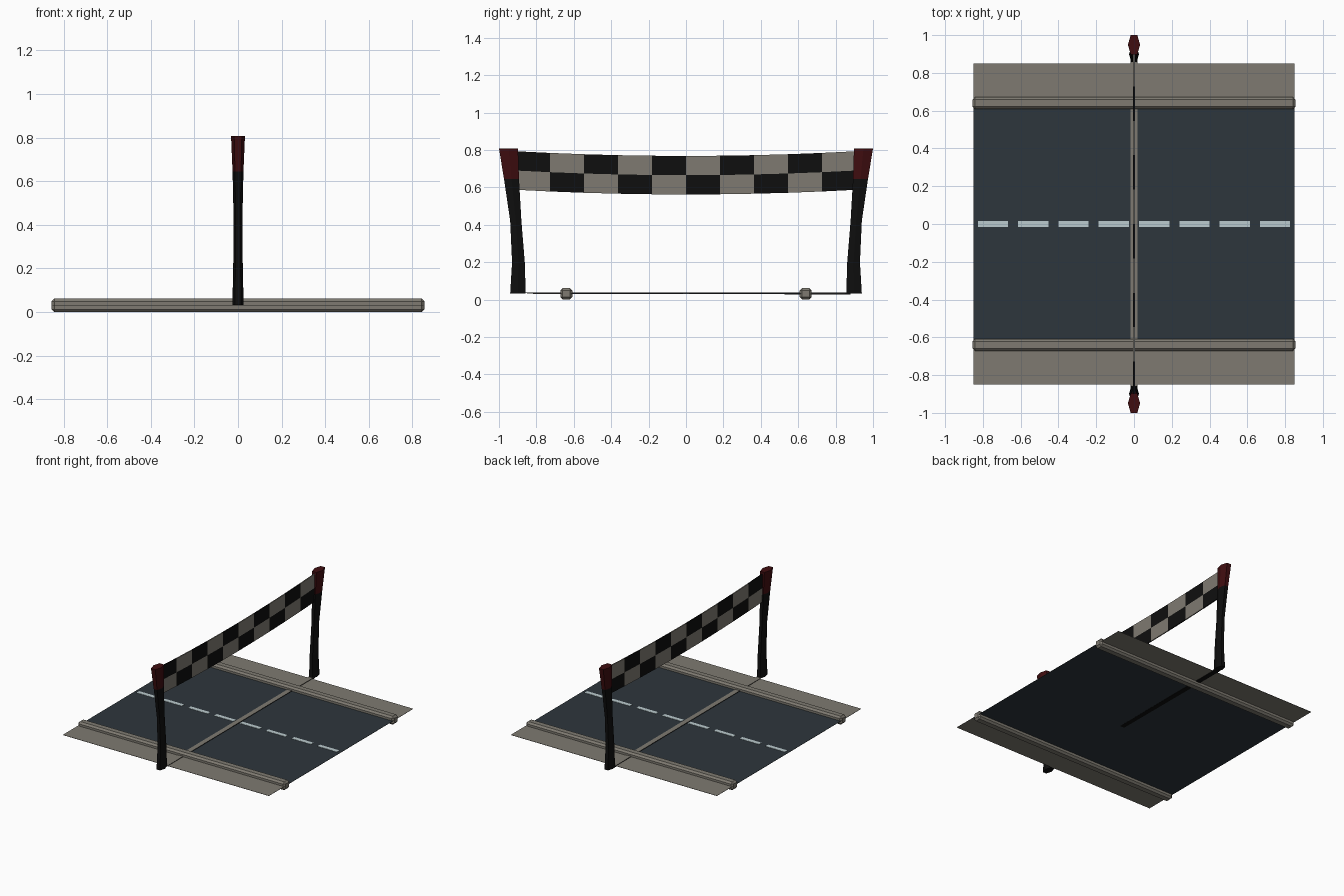
import bpy, bmesh, math

if "Cube" in bpy.data.objects:
    bpy.data.objects.remove(bpy.data.objects["Cube"])

def mat(name, r, g, b):
    m = bpy.data.materials.new(name)
    m.diffuse_color = (r, g, b, 1)
    m.use_nodes = True
    m.node_tree.nodes["Principled BSDF"].inputs["Base Color"].default_value = m.diffuse_color
    return m

ASPHALT = mat("asphalt", 0.027, 0.037, 0.046)
CONCRETE = mat("concrete", 0.21, 0.195, 0.165)
PAINT = mat("lane_paint", 0.50, 0.60, 0.62)
BLACK = mat("black", 0.0045, 0.0045, 0.0045)
RED = mat("dark_red", 0.05, 0.004, 0.005)

def make(name, bm, *mats):
    me = bpy.data.meshes.new(name)
    bm.to_mesh(me)
    bm.free()
    for m in mats:
        me.materials.append(m)
    ob = bpy.data.objects.new(name, me)
    bpy.context.collection.objects.link(ob)
    return ob

def box(name, x0, x1, y0, y1, z0, z1, *mats):
    bm = bmesh.new()
    bmesh.ops.create_cube(bm, size=1)
    for v in bm.verts:
        v.co = (x0 + (v.co.x + .5) * (x1 - x0), y0 + (v.co.y + .5) * (y1 - y0),
                z0 + (v.co.z + .5) * (z1 - z0))
    return make(name, bm, *mats)

GROUND = 0.033

# Road bed and dashed centre line
box("road", -0.85, 0.85, -0.63, 0.63, GROUND - 0.002, GROUND, ASPHALT)
for i in range(8):
    x = (i - 3.5) * 0.2133
    box("lane_dash", x - 0.08, x + 0.08, -0.015, 0.015, GROUND, GROUND + 0.002, PAINT)

# Start line strip with dark underside, dipping slightly at one end
strip = box("start_line", -0.018, 0.018, -0.88, 0.88, GROUND - 0.002, GROUND + 0.004, CONCRETE, BLACK)
for v in strip.data.vertices:
    if v.co.z < GROUND:
        v.co.z = 0.027 if v.co.y > 0 else 0.034
for p in strip.data.polygons:
    p.material_index = 0 if p.normal.z > 0.5 else 1

# Sidewalks and bevelled kerbs on both sides
for s, side in ((-1, "front"), (1, "back")):
    ys = sorted((s * 0.63, s * 0.85))
    box(side + "_sidewalk", -0.85, 0.85, *ys, GROUND - 0.002, GROUND, CONCRETE)
    kerb = box(side + "_kerb", -0.855, 0.855, s * 0.64 - 0.032, s * 0.64 + 0.032, 0, 0.062, CONCRETE)
    bev = kerb.modifiers.new("bevel", "BEVEL")
    bev.width, bev.segments = 0.013, 1

# Hexagonal leaning posts with red tops: (z, inner y, outer y, half x)
RINGS = [(GROUND, 0.857, 0.940, 0.026), (0.20, 0.862, 0.930, 0.022), (0.42, 0.880, 0.940, 0.020),
         (0.645, 0.893, 0.973, 0.025), (0.808, 0.898, 1.0, 0.032)]
for s, side in ((-1, "front"), (1, "back")):
    bm = bmesh.new()
    rings = []
    for z, yi, yo, hx in RINGS:
        ym = (yi + yo) / 2
        pts = [(hx * .55, yi), (hx, ym), (hx * .55, yo), (-hx * .55, yo), (-hx, ym), (-hx * .55, yi)]
        rings.append([bm.verts.new((x, s * y, z)) for x, y in pts])
    for k in range(len(rings) - 1):
        for i in range(6):
            j = (i + 1) % 6
            f = bm.faces.new((rings[k][i], rings[k][j], rings[k + 1][j], rings[k + 1][i]))
            f.material_index = int(k == 3)
    bm.faces.new(rings[0])
    bm.faces.new(rings[-1]).material_index = 1
    bmesh.ops.recalc_face_normals(bm, faces=bm.faces)
    make(side + "_post", bm, BLACK, RED)

# Sagging chequered banner: one thin sheet, 10 x 2 squares
COLS, HALF = 10, 0.91
bm = bmesh.new()
grid = []
for c in range(COLS + 1):
    y = -HALF + 2 * HALF * c / COLS
    sag = 0.025 * (y / HALF) ** 2
    grid.append([bm.verts.new((0, y, 0.562 + sag + 0.103 * r)) for r in range(3)])
for c in range(COLS):
    for r in range(2):
        f = bm.faces.new((grid[c][r], grid[c + 1][r], grid[c + 1][r + 1], grid[c][r + 1]))
        f.material_index = (c + r + 1) % 2
banner = make("chequered_banner", bm, CONCRETE, BLACK)
for p in banner.data.polygons:
    p.material_index = 1 - p.material_index
sol = banner.modifiers.new("thickness", "SOLIDIFY")
sol.thickness, sol.offset = 0.008, 0
